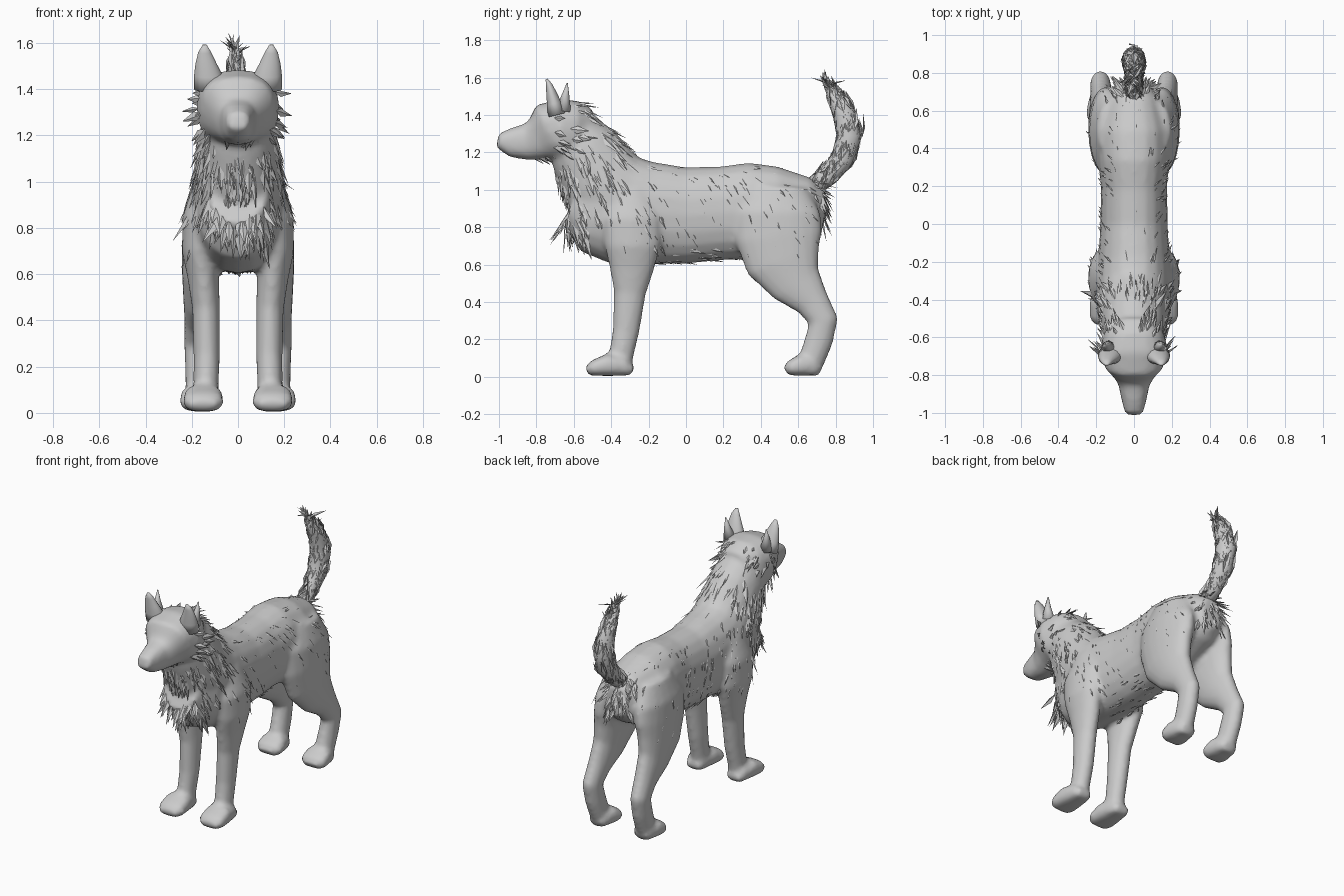
import bpy, bmesh, math, random
from mathutils import Vector

random.seed(7)
cube = bpy.data.objects.get("Cube")
if cube:
    bpy.data.objects.remove(cube)

# One grey coat colour
coat = bpy.data.materials.new("grey coat")
coat.use_nodes = True
GREY = (0.6, 0.6, 0.6, 1)
coat.diffuse_color = GREY
coat.node_tree.nodes["Principled BSDF"].inputs["Base Color"].default_value = GREY


def add_object(name, bm, smooth=False):
    mesh = bpy.data.meshes.new(name)
    bm.to_mesh(mesh)
    bm.free()
    mesh.materials.append(coat)
    for p in mesh.polygons:
        p.use_smooth = smooth
    ob = bpy.data.objects.new(name, mesh)
    bpy.context.collection.objects.link(ob)
    return ob


def loft(bm, rings, sides=20, power=1.0):
    """Closed tube through (x, y, z, half width, half depth) rings."""
    centres = [Vector(r[:3]) for r in rings]
    loops = []
    for i, (x, y, z, rx, rn) in enumerate(rings):
        t = centres[min(i + 1, len(rings) - 1)] - centres[max(i - 1, 0)]
        t.x = 0
        n = Vector((1, 0, 0)).cross(t.normalized())
        loop = []
        for k in range(sides):
            a = math.tau * k / sides
            c, s = math.cos(a), math.sin(a)
            c, s = (math.copysign(abs(v) ** power, v) for v in (c, s))
            loop.append(bm.verts.new(centres[i] + Vector((rx * c, 0, 0)) + n * rn * s))
        loops.append(loop)
    for a, b in zip(loops, loops[1:]):
        for k in range(sides):
            j = (k + 1) % sides
            bm.faces.new((a[k], a[j], b[j], b[k]))
    bm.faces.new(loops[0][::-1])
    bm.faces.new(loops[-1])


def spine(sections):
    """Upright rings from (y, top, bottom, half width)."""
    return [(0, y, (t + b) / 2, w, (t - b) / 2) for y, t, b, w in sections]


# Body: torso, neck, head and legs fused into one skin
bm = bmesh.new()
loft(bm, spine([
    (.74, 1.0, .8, .07), (.67, 1.065, .74, .14), (.5, 1.125, .66, .19),
    (.35, 1.145, .63, .19), (.2, 1.125, .625, .175), (0, 1.12, .605, .178),
    (-.2, 1.15, .6, .19), (-.35, 1.19, .6, .2), (-.46, 1.2, .65, .18),
    (-.58, 1.17, .8, .13)]), power=.9)
loft(bm, [(0, -.34, .93, .2, .25), (0, -.46, 1.065, .185, .225),
          (0, -.55, 1.22, .165, .19), (0, -.62, 1.32, .14, .14)])
loft(bm, spine([
    (-.5, 1.43, 1.2, .1), (-.58, 1.475, 1.16, .16), (-.67, 1.485, 1.15, .18),
    (-.74, 1.465, 1.15, .16), (-.79, 1.385, 1.15, .115), (-.85, 1.355, 1.158, .083),
    (-.94, 1.33, 1.175, .064), (-1.008, 1.3, 1.225, .046)]), power=.8)
for s in (1, -1):
    loft(bm, [(s * x, y, z, rx, rn) for x, y, z, rx, rn in [
        (.13, -.3, 1.0, .06, .1), (.16, -.29, .85, .08, .16), (.165, -.285, .7, .078, .15),
        (.15, -.29, .58, .068, .12), (.138, -.3, .45, .06, .086), (.135, -.32, .25, .057, .072),
        (.138, -.345, .12, .055, .066), (.142, -.36, .02, .06, .06)]])
    loft(bm, [(s * x, y, z, rx, rn) for x, y, z, rx, rn in [
        (.11, .5, 1.02, .08, .15), (.14, .49, .88, .095, .23), (.15, .495, .75, .092, .235),
        (.16, .52, .62, .083, .205), (.167, .588, .5, .07, .145), (.172, .675, .4, .06, .094),
        (.178, .735, .3, .055, .08), (.174, .712, .2, .055, .076),
        (.17, .68, .11, .057, .072), (.168, .65, .02, .06, .06)]])
    # Paws
    for x, heel, toe in ((.15, -.285, -.53), (.165, .715, .535)):
        loft(bm, [(s * x, heel + (toe - heel) * f, h / 2 + .004, w, h / 2) for f, h, w in [
            (0, .05, .05), (.2, .1, .07), (.55, .12, .085), (.85, .085, .088), (1, .05, .06)]],
            power=.75)
body = add_object("body", bm)
mod = body.modifiers.new("fuse", "REMESH")
mod.mode, mod.voxel_size = "VOXEL", .016
mod = body.modifiers.new("soften", "SMOOTH")
mod.factor, mod.iterations = .5, 5
graph = bpy.context.evaluated_depsgraph_get()
skin = bpy.data.meshes.new_from_object(body.evaluated_get(graph))
body.modifiers.clear()
body.data = skin
skin.materials.clear()
skin.materials.append(coat)
for p in skin.polygons:
    p.use_smooth = True
    p.material_index = 0

# Ears: broad thin shells with a pointed tuft at the back edge
for s, side in ((1, "left"), (-1, "right")):
    bm = bmesh.new()
    loft(bm, [(s * x, y, z, rx, rn) for x, y, z, rx, rn in [
        (.125, -.69, 1.4, .066, .05), (.128, -.705, 1.46, .062, .04),
        (.138, -.718, 1.51, .046, .03), (.144, -.732, 1.56, .028, .018),
        (.144, -.745, 1.592, .009, .006)]], sides=14)
    loft(bm, [(s * x, y, z, rx, rn) for x, y, z, rx, rn in [
        (.13, -.655, 1.42, .045, .04), (.145, -.645, 1.5, .02, .022),
        (.15, -.635, 1.57, .003, .003)]], sides=8)
    add_object(side + "_ear", bm, True)

# Tail core
bm = bmesh.new()
loft(bm, [(0, .66, 1.0, .05, .05), (0, .76, 1.07, .045, .05), (0, .84, 1.17, .06, .065),
          (0, .873, 1.29, .062, .068), (-.005, .845, 1.41, .05, .06),
          (-.01, .8, 1.49, .035, .045), (-.015, .76, 1.55, .012, .015)], sides=12)
tail = add_object("tail", bm, True)

fur = {}


def tufts(name, mesh, count, where, comb, length, width, lift):
    """Scatter folded blades over the faces chosen by a rule."""
    bm = fur.setdefault(name, bmesh.new())
    faces = [f for f in mesh.polygons if where(f.center, f.normal)]
    for f in random.choices(faces, [f.area for f in faces], k=count):
        corner = mesh.vertices[random.choice(f.vertices[:])].co
        n = f.normal
        p = f.center.lerp(corner, random.random()) - n * .004
        c = Vector(comb(p, n)) + Vector([random.uniform(-.2, .2) for _ in range(3)])
        d = ((c - n * c.dot(n)).normalized() + n * lift * random.uniform(.5, 1.4)).normalized()
        size = length * random.uniform(.65, 1.25)
        side = d.cross(n).normalized() * width * random.uniform(.35, .6)
        up = side.cross(d).normalized() * width * .25
        mid = p + d * size * .4
        root, tip, a, b = (bm.verts.new(v) for v in (
            p, p + d * size, mid + side - up, mid - side - up))
        bm.faces.new((root, a, tip))
        bm.faces.new((root, tip, b))


def throat_line(p):
    """Distance behind the jaw along the neck."""
    return (p.y + .66) * .7 - (p.z - 1.2) * .7


# Ruff, chest and mane
tufts("ruff", skin, 210,
      lambda p, n: throat_line(p) > 0 and p.y < -.36 and p.z > .82 + (p.y + .6) * .3
      and p.y + .3 < (p.z - .7) * .35 and n.z < .6,
      lambda p, n: (0, .45 if abs(n.x) > .5 else .15, -1), .14, .04, .13)
tufts("ruff", skin, 50,
      lambda p, n: n.y < -.3 and abs(p.x) < .13 and -.68 < p.y < -.45 and .74 < p.z < 1.1,
      lambda p, n: (0, .1, -1), .14, .036, .16)
tufts("mane", skin, 60, lambda p, n: n.z > .45 and -.6 < p.y < -.22 and p.z > 1.13,
      lambda p, n: (n.x * .3, .9, -.5), .11, .02, .14)
tufts("shoulder_fur", skin, 50,
      lambda p, n: abs(n.x) > .6 and -.42 < p.y < -.12 and .72 < p.z < 1.15,
      lambda p, n: (0, .35, -1), .1, .022, .06)
# Cheek and throat fur
tufts("cheek_fur", skin, 34,
      lambda p, n: abs(p.x) > .12 and -.73 < p.y < -.57 and 1.17 < p.z < 1.4 and abs(n.x) > .5,
      lambda p, n: (0, .9, -.25), .1, .036, .5)
tufts("throat_fur", skin, 36, lambda p, n: -.84 < p.y < -.6 and p.z < 1.19 and p.z > 1.0,
      lambda p, n: (0, .6, -.8), .1, .032, .25)
tufts("crest", skin, 14, lambda p, n: -.62 < p.y < -.5 and p.z > 1.4,
      lambda p, n: (n.x, .9, .1), .1, .028, .25)
# Sparse coat on the trunk, belly and haunches
tufts("coat_fur", skin, 200,
      lambda p, n: -.3 < p.y < .68 and p.z > .68 and abs(p.x) > .08 and n.z > -.4,
      lambda p, n: (0, .5, -.9), .09, .016, .06)
tufts("coat_fur", skin, 60, lambda p, n: n.z > .7 and -.2 < p.y < .66 and p.z > 1,
      lambda p, n: (0, 1, -.1), .07, .014, .08)
tufts("belly_fur", skin, 55, lambda p, n: n.z < -.5 and -.3 < p.y < .28 and .55 < p.z < .7,
      lambda p, n: (0, 1, 0), .1, .024, .16)
tufts("rump_fur", skin, 45,
      lambda p, n: p.y > .66 and .84 < p.z < 1.08 and abs(p.x) < .1 and n.y > .3,
      lambda p, n: (n.x * .6, .2, -1), .11, .028, .4)
# Bushy tail, swept toward its tip
tufts("tail_fur", tail.data, 300, lambda p, n: 1.0 < p.z < 1.47,
      lambda p, n: (0, .6 - (p.z - 1.03) * 2.2, 1), .13, .034, .4)
tufts("tail_fur", tail.data, 50, lambda p, n: p.z > 1.43,
      lambda p, n: (0, -.35, 1), .1, .03, .22)

for name, bm in fur.items():
    add_object(name, bm)
